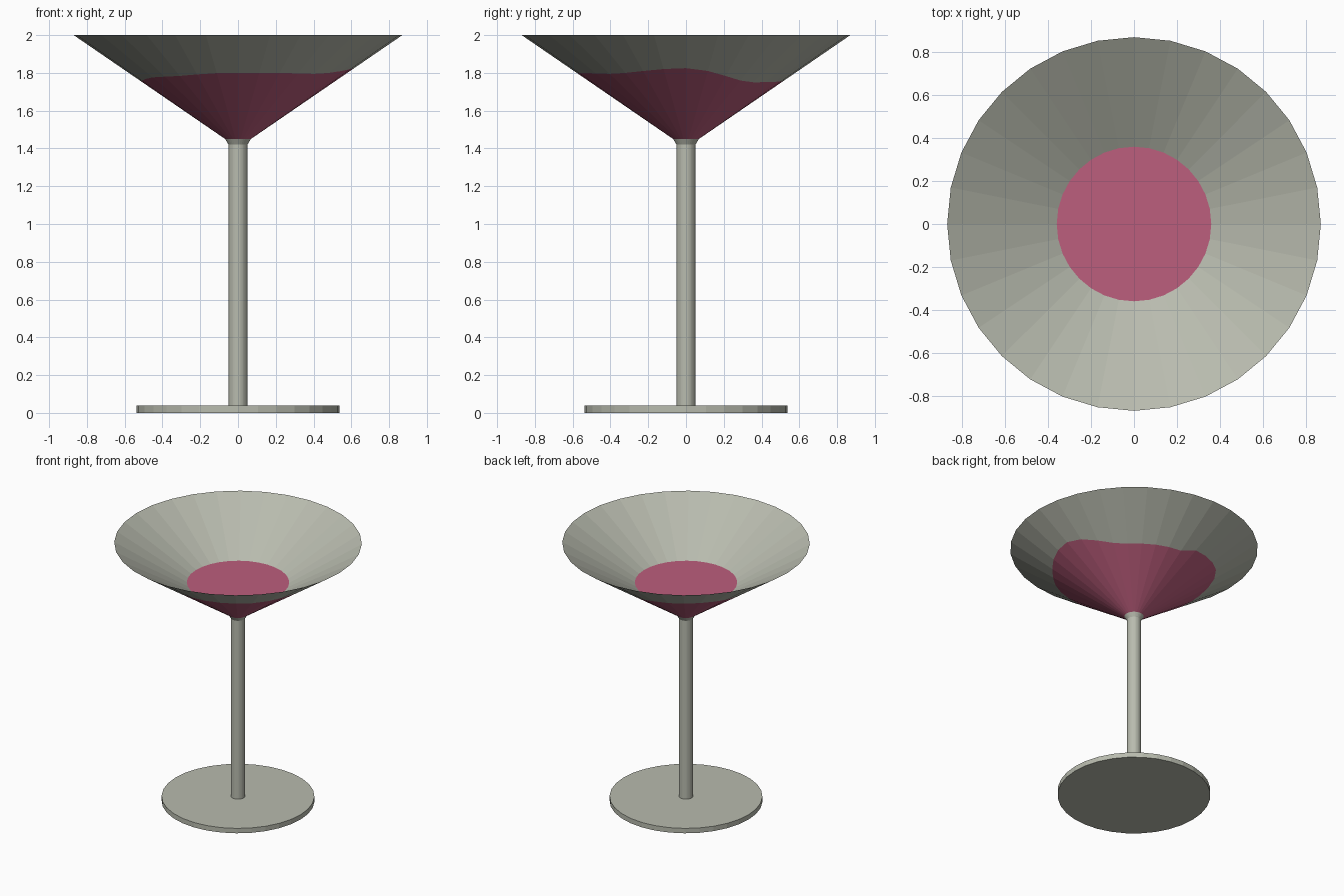
import bpy, bmesh, math

if "Cube" in bpy.data.objects:
    bpy.data.objects.remove(bpy.data.objects["Cube"])

SIDES = 32


def material(name, srgb):
    lin = [((c / 255 + 0.055) / 1.055) ** 2.4 for c in srgb]
    m = bpy.data.materials.new(name)
    m.diffuse_color = (*lin, 1)
    m.use_nodes = True
    m.node_tree.nodes["Principled BSDF"].inputs["Base Color"].default_value = m.diffuse_color
    return m


glass = material("grey glass", (184, 187, 174))
wine = material("red wine", (188, 94, 125))


def lathe(name, rings, mats, band_mats, cap_start=None, cap_end=None):
    """Revolve rings; each ring is a function angle -> (radius, z), or a fixed (radius, z)."""
    bm = bmesh.new()
    loops = []
    for ring in rings:
        loop = []
        for i in range(SIDES):
            a = 2 * math.pi * i / SIDES
            r, z = ring(a) if callable(ring) else ring
            loop.append(bm.verts.new((r * math.cos(a), r * math.sin(a), z)))
        loops.append(loop)
    for lo, hi, mi in zip(loops, loops[1:], band_mats):
        for i in range(SIDES):
            j = (i + 1) % SIDES
            bm.faces.new((lo[i], lo[j], hi[j], hi[i])).material_index = mi
    if cap_start is not None:
        bm.faces.new(loops[0][::-1]).material_index = cap_start
    if cap_end is not None:
        bm.faces.new(loops[-1]).material_index = cap_end
    me = bpy.data.meshes.new(name)
    bm.to_mesh(me)
    bm.free()
    for m in mats:
        me.materials.append(m)
    ob = bpy.data.objects.new(name, me)
    bpy.context.collection.objects.link(ob)
    return ob


# Wavy wine line on the outside of the bowl: (angle in degrees, height)
LINE = [(0, 1.825), (12, 1.81), (32, 1.76), (45, 1.75), (88, 1.755), (105, 1.79),
        (135, 1.80), (180, 1.755), (225, 1.78), (265, 1.80), (290, 1.80),
        (315, 1.795), (360, 1.825)]
RIM, NECK = (0.87, 2.0), (0.068, 1.45)


def wine_line(a):
    d = math.degrees(a)
    for (d0, z0), (d1, z1) in zip(LINE, LINE[1:]):
        if d0 <= d <= d1:
            t = (d - d0) / (d1 - d0)
            t = t * t * (3 - 2 * t)
            z = z0 + (z1 - z0) * t
            break
    k = (z - NECK[1]) / (RIM[1] - NECK[1])
    return NECK[0] + (RIM[0] - NECK[0]) * k, z


# Flat foot
lathe("foot", [(0.537, 0), (0.537, 0.038)], [glass], [0], 0, 0)

# Straight stem
lathe("stem", [(0.05, 0.038), (0.05, 1.42)], [glass], [0])

# Bowl: collar, wine-coloured cone, clear cone, inside wall and level wine surface
lathe("bowl", [(0.05, 1.42), NECK, wine_line, RIM, (0.36, 1.695)],
      [glass, wine], [0, 1, 0, 0], None, 1)
